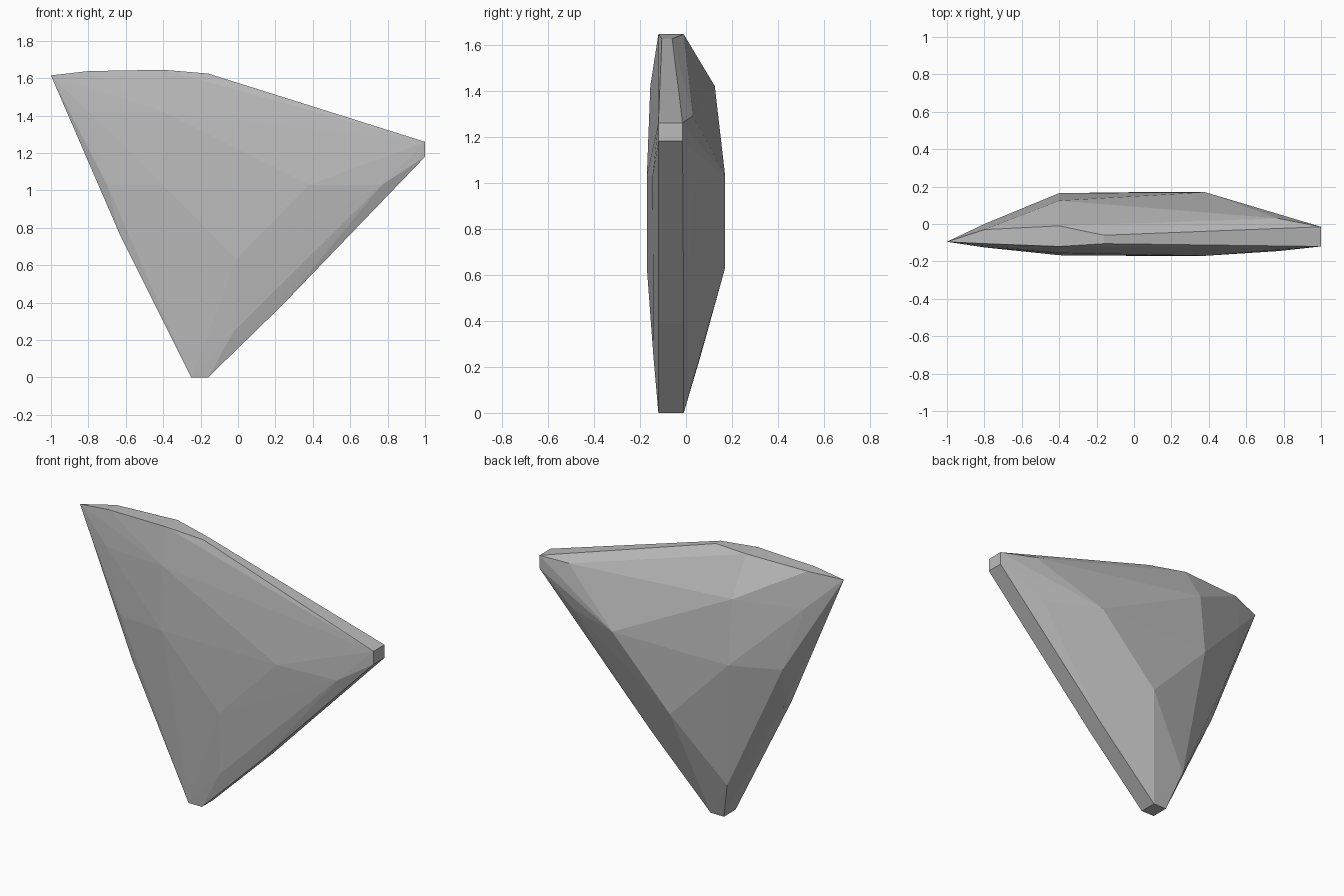
import bpy, bmesh

# Rim outline: x, z, front y, back y
rim = [
    (-0.80, 1.638, -0.105, -0.03), (-0.40, 1.645, -0.12, -0.01),
    (-0.16, 1.625, -0.105, -0.06), (1.00, 1.26, -0.12, -0.015),
    (1.00, 1.18, -0.12, -0.015), (0.24, 0.39, -0.12, -0.01),
    (-0.16, 0.0, -0.12, -0.01), (-0.25, 0.0, -0.12, -0.01),
    (-0.63, 0.76, -0.115, -0.045),
]
tip = (-1.0, -0.095, 1.615)

# Shallow front bulge and deep back bulge
front = [
    (-0.40, -0.155, 1.42), (-0.80, -0.125, 1.42), (-0.70, -0.135, 1.03),
    (-0.40, -0.167, 1.03), (0.38, -0.17, 1.03), (0.77, -0.145, 1.03),
    (-0.01, -0.17, 0.63), (-0.02, -0.142, 0.25),
]
back = [
    (-0.40, 0.125, 1.42), (-0.80, 0.0, 1.42), (-0.68, 0.04, 1.03),
    (-0.40, 0.165, 1.03), (0.38, 0.17, 1.03), (0.77, 0.03, 1.29),
    (0.73, 0.04, 1.02), (-0.01, 0.17, 0.63), (-0.32, 0.06, 0.235),
]

# Faceted stone shard skinned around the points
bm = bmesh.new()
points = [tip] + front + back
for x, z, yf, yb in rim:
    points += [(x, yf, z), (x, yb, z)]
for p in points:
    bm.verts.new(p)
hull = bmesh.ops.convex_hull(bm, input=bm.verts[:])
loose = [v for v in bm.verts if not v.link_faces]
bmesh.ops.delete(bm, geom=loose, context='VERTS')
bmesh.ops.recalc_face_normals(bm, faces=bm.faces[:])

mesh = bpy.data.meshes.new("stone_shard")
bm.to_mesh(mesh)
bm.free()
shard = bpy.data.objects.new("stone_shard", mesh)
bpy.context.collection.objects.link(shard)

# Plain grey stone
grey = bpy.data.materials.new("stone grey")
grey.diffuse_color = (0.5, 0.5, 0.5, 1)
mesh.materials.append(grey)
